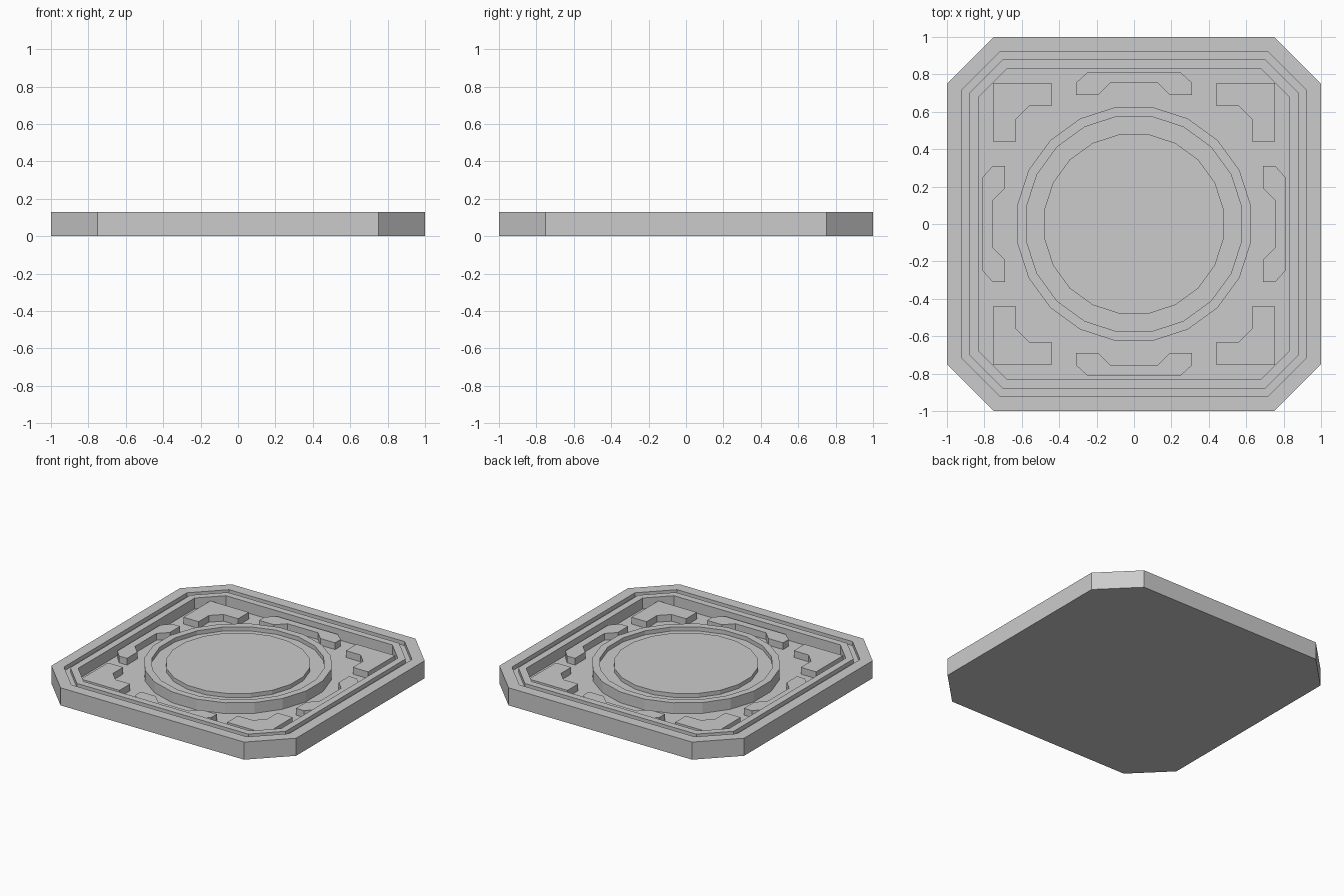
import bpy, bmesh, math
from mathutils import Matrix

if "Cube" in bpy.data.objects:
    bpy.data.objects.remove(bpy.data.objects["Cube"])

TOP, GROOVE, FLOOR, BLOCK = 0.13, 0.10, 0.05, 0.10
SINK = 0.03  # raised parts start inside the plate


def finish(bm, name):
    bmesh.ops.recalc_face_normals(bm, faces=bm.faces)
    mesh = bpy.data.meshes.new(name)
    bm.to_mesh(mesh)
    bm.free()
    obj = bpy.data.objects.new(name, mesh)
    bpy.context.collection.objects.link(obj)
    return obj


def stepped_solid(name, outline, steps):
    """Stack outlines (size, z) into a closed stepped solid."""
    bm = bmesh.new()
    rings = [[bm.verts.new((x, y, z)) for x, y in outline(size)] for size, z in steps]
    n = len(rings[0])
    for a, b in zip(rings, rings[1:]):
        for i in range(n):
            j = (i + 1) % n
            bm.faces.new((a[i], a[j], b[j], b[i]))
    bm.faces.new(rings[0][::-1])
    bm.faces.new(rings[-1])
    return finish(bm, name)


def octagon(h):
    c = 0.75 - (1 - h) * math.tan(math.pi / 8)
    return [(h, -c), (h, c), (c, h), (-c, h), (-h, c), (-h, -c), (-c, -h), (c, -h)]


def circle(apothem, n=20):
    r = apothem / math.cos(math.pi / n)
    angles = [(i + 0.5) * 2 * math.pi / n for i in range(n)]
    return [(r * math.cos(a), r * math.sin(a)) for a in angles]


def four_blocks(name, profile):
    """Extrude a profile and repeat it on all four sides."""
    for k in range(4):
        bm = bmesh.new()
        face = bm.faces.new([bm.verts.new((x, y, SINK)) for x, y in profile])
        ext = bmesh.ops.extrude_face_region(bm, geom=[face], use_keep_orig=True)
        top = [g for g in ext["geom"] if isinstance(g, bmesh.types.BMVert)]
        bmesh.ops.translate(bm, verts=top, vec=(0, 0, BLOCK - SINK))
        bm.transform(Matrix.Rotation(k * math.pi / 2, 4, "Z"))
        finish(bm, f"{name}_{k + 1}")


# Plate with rim, groove, inner ridge and recessed floor
stepped_solid("floor_plate", octagon, [
    (1.0, 0), (1.0, TOP), (0.92, TOP), (0.92, GROOVE),
    (0.88, GROOVE), (0.88, TOP), (0.83, TOP), (0.83, FLOOR)])

# Round centre with a ring groove
stepped_solid("centre_disc", circle, [
    (0.625, SINK), (0.625, TOP), (0.575, TOP), (0.575, GROOVE),
    (0.48, GROOVE), (0.48, TOP)])

# L-shaped corner brackets
four_blocks("corner_bracket", [
    (0.44, 0.755), (0.44, 0.63), (0.56, 0.63), (0.63, 0.56),
    (0.63, 0.44), (0.755, 0.44), (0.755, 0.755)])

# Side brackets, half profile mirrored across x
half = [(0.25, 0.81), (0.31, 0.755), (0.31, 0.69), (0.19, 0.69), (0.125, 0.755)]
four_blocks("side_bracket", half + [(-x, y) for x, y in reversed(half)])
